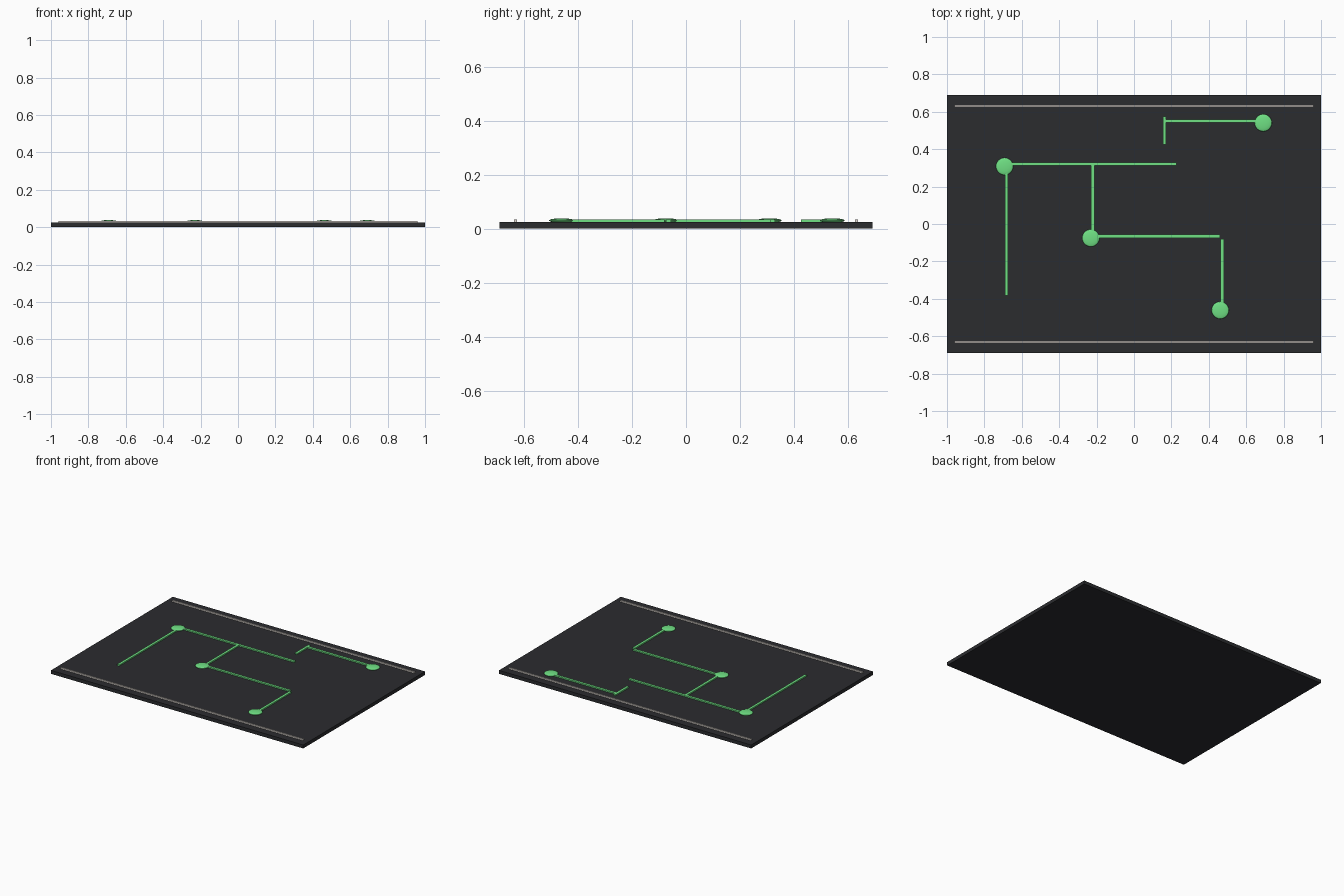
import bpy

if "Cube" in bpy.data.objects:
    bpy.data.objects.remove(bpy.data.objects["Cube"])


def material(name, rgb):
    m = bpy.data.materials.new(name)
    m.diffuse_color = (*rgb, 1)
    m.use_nodes = True
    m.node_tree.nodes["Principled BSDF"].inputs["Base Color"].default_value = m.diffuse_color
    return m


dark = material("dark_board", (0.024, 0.025, 0.028))
green = material("green_trace", (0.16, 0.75, 0.23))
pale = material("pale_rail", (0.75, 0.70, 0.66))


def box(name, x0, x1, y0, y1, z0, z1, mat):
    bpy.ops.mesh.primitive_cube_add(size=1, location=((x0 + x1) / 2, (y0 + y1) / 2, (z0 + z1) / 2))
    o = bpy.context.object
    o.name = name
    o.scale = (x1 - x0, y1 - y0, z1 - z0)
    bpy.ops.object.transform_apply(location=False, rotation=False, scale=True)
    o.data.materials.append(mat)
    return o


TOP = 0.025
W = 0.009  # half width of a trace

# Base board
box("board", -1, 1, -0.69, 0.69, 0, TOP, dark)

# Edge rails
for name, s in (("back_rail", 1), ("front_rail", -1)):
    box(name, -0.96, 0.96, s * 0.631 - 0.006, s * 0.631 + 0.006, TOP - 0.002, 0.034, pale)

# Horizontal traces: y, x start, x end
for i, (y, x0, x1) in enumerate([(0.321, -0.69, 0.226), (-0.065, -0.23, 0.459), (0.551, 0.163, 0.69)]):
    box(f"trace_across_{i + 1}", x0, x1, y - W, y + W, TOP - 0.002, 0.034, green)

# Lengthwise traces: x, y start, y end
for i, (x, y0, y1) in enumerate([(-0.682, -0.382, 0.308), (-0.220, -0.075, 0.321),
                                 (0.471, -0.461, -0.079), (0.163, 0.425, 0.576)]):
    box(f"trace_along_{i + 1}", x - W, x + W, y0, y1, TOP - 0.002, 0.034, green)

# Flattened round nodes
for i, (x, y) in enumerate([(-0.692, 0.308), (-0.231, -0.075), (0.461, -0.461), (0.691, 0.541)]):
    bpy.ops.mesh.primitive_uv_sphere_add(segments=32, ring_count=16, radius=0.046, location=(x, y, 0.030))
    o = bpy.context.object
    o.name = f"node_{i + 1}"
    o.scale = (1, 1, 0.18)
    bpy.ops.object.transform_apply(location=False, rotation=False, scale=True)
    bpy.ops.object.shade_smooth()
    o.data.materials.append(green)
